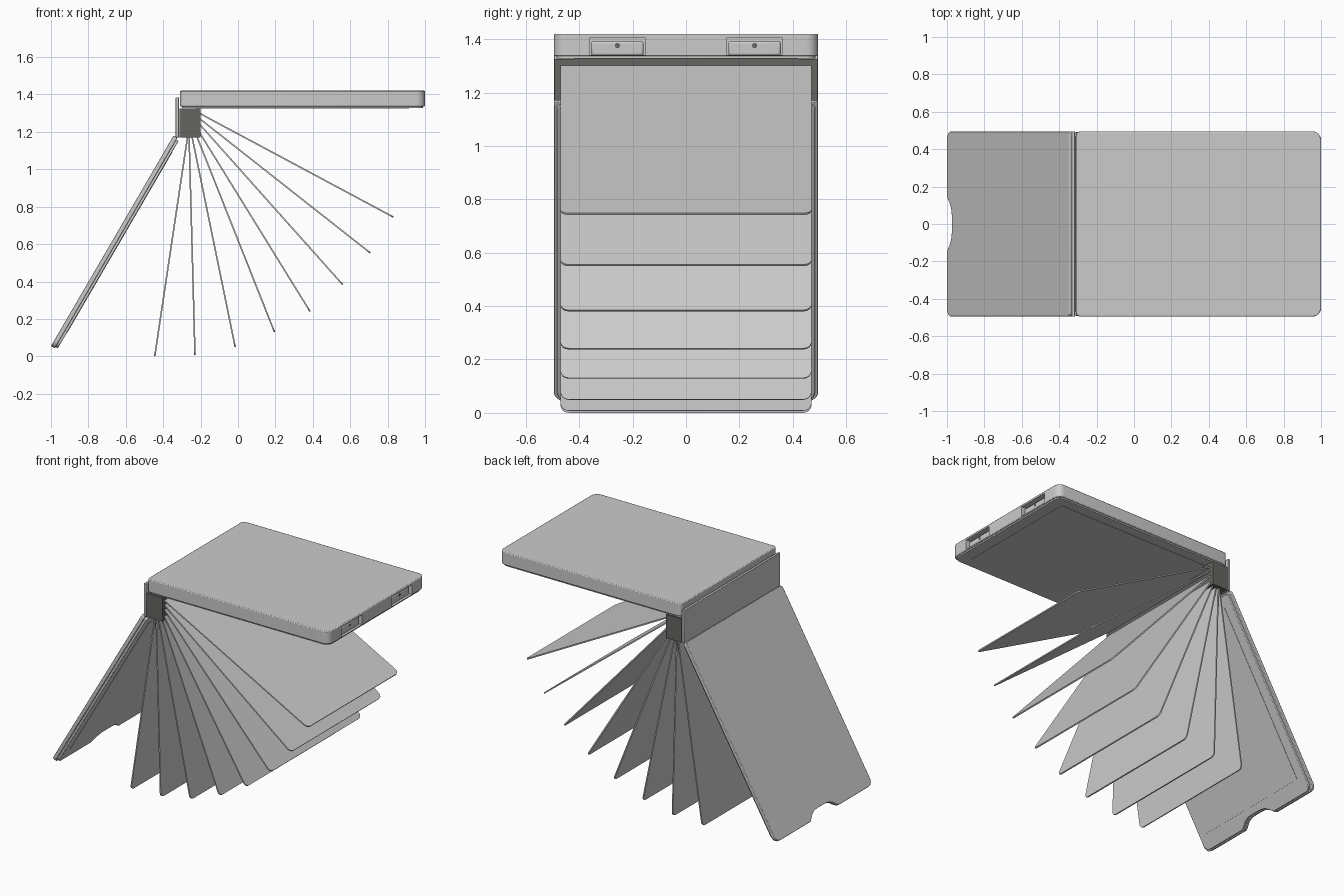
import bpy, bmesh
from math import sin, cos, pi, radians
from mathutils import Matrix, Vector

if "Cube" in bpy.data.objects:
    bpy.data.objects.remove(bpy.data.objects["Cube"])


def material(name, c):
    m = bpy.data.materials.new(name)
    m.diffuse_color = (*c, 1)
    m.use_nodes = True
    m.node_tree.nodes["Principled BSDF"].inputs["Base Color"].default_value = m.diffuse_color
    return m


dark = material("dark_grey", (0.13, 0.13, 0.12))
pale = material("pale_grey", (0.75, 0.75, 0.75))


def finish(name, bm, mat=None, bevel=0.0):
    bmesh.ops.recalc_face_normals(bm, faces=bm.faces)
    me = bpy.data.meshes.new(name)
    bm.to_mesh(me)
    bm.free()
    ob = bpy.data.objects.new(name, me)
    bpy.context.collection.objects.link(ob)
    if mat:
        me.materials.append(mat)
    if bevel:
        b = ob.modifiers.new("bevel", 'BEVEL')
        b.width, b.segments = bevel, 2
        b.limit_method, b.angle_limit = 'ANGLE', radians(50)
    return ob


def box(name, lo, hi, mat=None, bevel=0.0):
    bm = bmesh.new()
    lo, hi = Vector(lo), Vector(hi)
    bmesh.ops.create_cube(bm, size=1, matrix=Matrix.Translation((lo + hi) / 2)
                          @ Matrix.Diagonal((*(hi - lo), 1)))
    return finish(name, bm, mat, bevel)


def plate(name, u0, u1, hv, r0, r1, t0, t1, origin, d, mat=None, bevel=0.0, notch=0.0):
    """Rounded sheet running along d from origin, thickness from t0 to t1."""
    pts = []

    def arc(cu, cv, r, a0):
        n = 6 if r > 0 else 0
        for i in range(n + 1):
            a = a0 + (pi / 2 * i / n if n else 0)
            pts.append((cu + r * cos(a), cv + r * sin(a)))

    arc(u0 + r0, -hv + r0, r0, pi)
    arc(u1 - r1, -hv + r1, r1, -pi / 2)
    if notch:
        for i in range(21):
            s = i / 10 - 1
            depth = notch * (1 - s ** 4) ** 1.5
            pts.append((u1 - depth, s * 0.145))
    arc(u1 - r1, hv - r1, r1, 0)
    arc(u0 + r0, hv - r0, r0, pi / 2)
    x, y = Vector((d[0], 0, d[1])).normalized(), Vector((0, 1, 0))
    z, o = x.cross(y), Vector((origin[0], 0, origin[1]))
    bm = bmesh.new()
    f = bm.faces.new([bm.verts.new(o + x * u + y * v + z * t0) for u, v in pts])
    ext = bmesh.ops.extrude_face_region(bm, geom=[f])
    bmesh.ops.translate(bm, vec=z * (t1 - t0),
                        verts=[g for g in ext["geom"] if isinstance(g, bmesh.types.BMVert)])
    return finish(name, bm, mat, bevel)


# thick top cover with stepped underside and display panel
flat = (1, 0)
top = plate("top_cover", -0.31, 1.0, 0.495, 0.025, 0.045, 1.336, 1.42, (0, 0), flat, bevel=0.005)
rim = plate("top_cover_rim", -0.30, 0.99, 0.485, 0.02, 0.04, 1.327, 1.34, (0, 0), flat)
plate("top_panel", -0.225, 0.915, 0.42, 0, 0, 1.325, 1.33, (0, 0), flat, pale)

# latch pockets in the free edge, each with a tongue and pin hole
for side, tag in ((-1, "front"), (1, "back")):
    y = side * 0.257
    cutter = box("pocket_cutter_" + tag, (0.95, y - 0.105, 1.341), (1.05, y + 0.105, 1.405))
    cutter.hide_render = True
    cutter.hide_viewport = True
    m = top.modifiers.new("pocket_" + tag, 'BOOLEAN')
    m.object, m.solver = cutter, 'EXACT'
    box("latch_tongue_" + tag, (0.945, y - 0.098, 1.338), (0.985, y + 0.098, 1.392), pale, 0.008)
    bm = bmesh.new()
    bmesh.ops.create_cone(bm, cap_ends=True, segments=16, radius1=0.01, radius2=0.01, depth=0.02,
                          matrix=Matrix.Translation((0.976, y, 1.376)) @ Matrix.Rotation(pi / 2, 4, 'Y'))
    finish("latch_pin_" + tag, bm, dark)

# spine plate and binding block
box("spine_plate", (-0.333, -0.495, 1.17), (-0.316, 0.495, 1.385), bevel=0.003)
box("binding_block", (-0.313, -0.492, 1.17), (-0.20, 0.492, 1.325), dark)

# tilted bottom cover: outer shell, inner rim, display panel
cd, co = (-0.655, -1.125), (-0.345, 1.18)
plate("bottom_cover", 0, 1.302, 0.495, 0.02, 0.04, 0, 0.024, co, cd, bevel=0.003, notch=0.05)
plate("bottom_cover_rim", 0.012, 1.294, 0.483, 0.02, 0.04, 0.02, 0.038, co, cd, bevel=0.003, notch=0.05)
plate("bottom_panel", 0.08, 1.20, 0.42, 0, 0, 0.034, 0.040, co, cd, pale)

# fanned pages, placed by their free ends
tips = [(-0.445, 0.001), (-0.23, 0.008), (-0.015, 0.05), (0.195, 0.13),
        (0.385, 0.24), (0.56, 0.383), (0.707, 0.553), (0.83, 0.745)]
for i, tip in enumerate(tips):
    a = radians(-8.5 + 10.05 * i)
    plate(f"page_{i + 1}", -1.2, 0, 0.47, 0, 0.03, -0.004, 0.004, tip, (sin(a), -cos(a)))

# smooth rounded corners, keep edges sharp
for ob in bpy.context.scene.objects:
    ob.select_set(not ob.hide_viewport)
bpy.context.view_layer.objects.active = top
bpy.ops.object.shade_smooth_by_angle(angle=radians(30))
